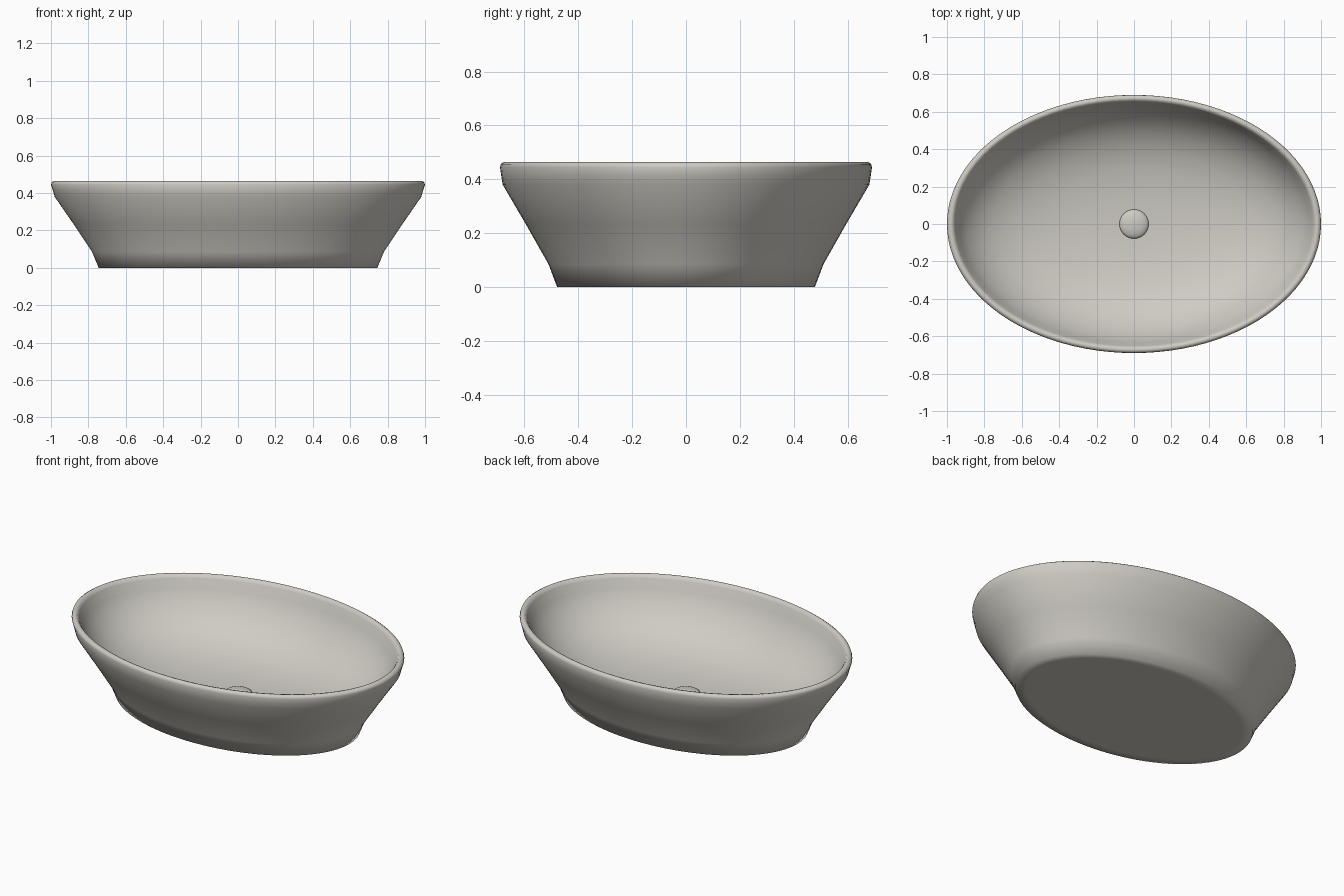
import bpy, bmesh, math

if "Cube" in bpy.data.objects:
    bpy.data.objects.remove(bpy.data.objects["Cube"])

SEGMENTS = 96


def material(name, rgb):
    m = bpy.data.materials.new(name)
    m.diffuse_color = (*rgb, 1.0)
    m.use_nodes = True
    m.node_tree.nodes["Principled BSDF"].inputs["Base Color"].default_value = m.diffuse_color
    return m


def elliptical_lathe(name, profile, mat, segments=SEGMENTS):
    """Sweep (x radius, y radius, z) stations round z; zero radius makes a pole."""
    bm = bmesh.new()
    rings = []
    for rx, ry, z in profile:
        if rx == 0:
            rings.append([bm.verts.new((0, 0, z))] * segments)
        else:
            angles = [2 * math.pi * i / segments for i in range(segments)]
            rings.append([bm.verts.new((rx * math.cos(a), ry * math.sin(a), z))
                          for a in angles])
    for lower, upper in zip(rings, rings[1:]):
        for i in range(segments):
            j = (i + 1) % segments
            corners = [lower[i], lower[j], upper[j], upper[i]]
            bm.faces.new(list(dict.fromkeys(corners)))
    bmesh.ops.recalc_face_normals(bm, faces=bm.faces)
    for f in bm.faces:
        f.smooth = True
    mesh = bpy.data.meshes.new(name)
    bm.to_mesh(mesh)
    bm.free()
    mesh.materials.append(mat)
    obj = bpy.data.objects.new(name, mesh)
    bpy.context.collection.objects.link(obj)
    return obj


ceramic = material("warm grey ceramic", (0.62, 0.60, 0.55))

# Basin: flat underside, foot, flared wall, rolled rim, then the bowl inside
underside = [(0, 0, 0), (0.40, 0.26, 0), (0.68, 0.43, 0)]
outer_wall = [(0.745, 0.478, 0), (0.78, 0.51, 0.085), (0.88, 0.595, 0.235),
              (0.98, 0.68, 0.38)]
rim = [(0.99, 0.686, 0.415), (1.0, 0.69, 0.445), (0.996, 0.687, 0.457),
       (0.983, 0.676, 0.465), (0.968, 0.662, 0.462), (0.957, 0.652, 0.445)]
bowl = [(0.935, 0.635, 0.39), (0.90, 0.605, 0.335), (0.84, 0.56, 0.27),
        (0.75, 0.495, 0.21), (0.62, 0.41, 0.16), (0.45, 0.30, 0.125),
        (0.24, 0.16, 0.105), (0, 0, 0.10)]
elliptical_lathe("basin", underside + outer_wall + rim + bowl, ceramic)

# Drain cover: low dome sitting on the bowl floor
dome = [(0.078, 0.078, 0.09), (0.078, 0.078, 0.106)]
for step in range(1, 7):
    a = step * math.pi / 12
    r = 0.078 * math.cos(a) if step < 6 else 0
    dome.append((r, r, 0.106 + 0.024 * math.sin(a)))
elliptical_lathe("drain_cover", dome, ceramic, 32)
